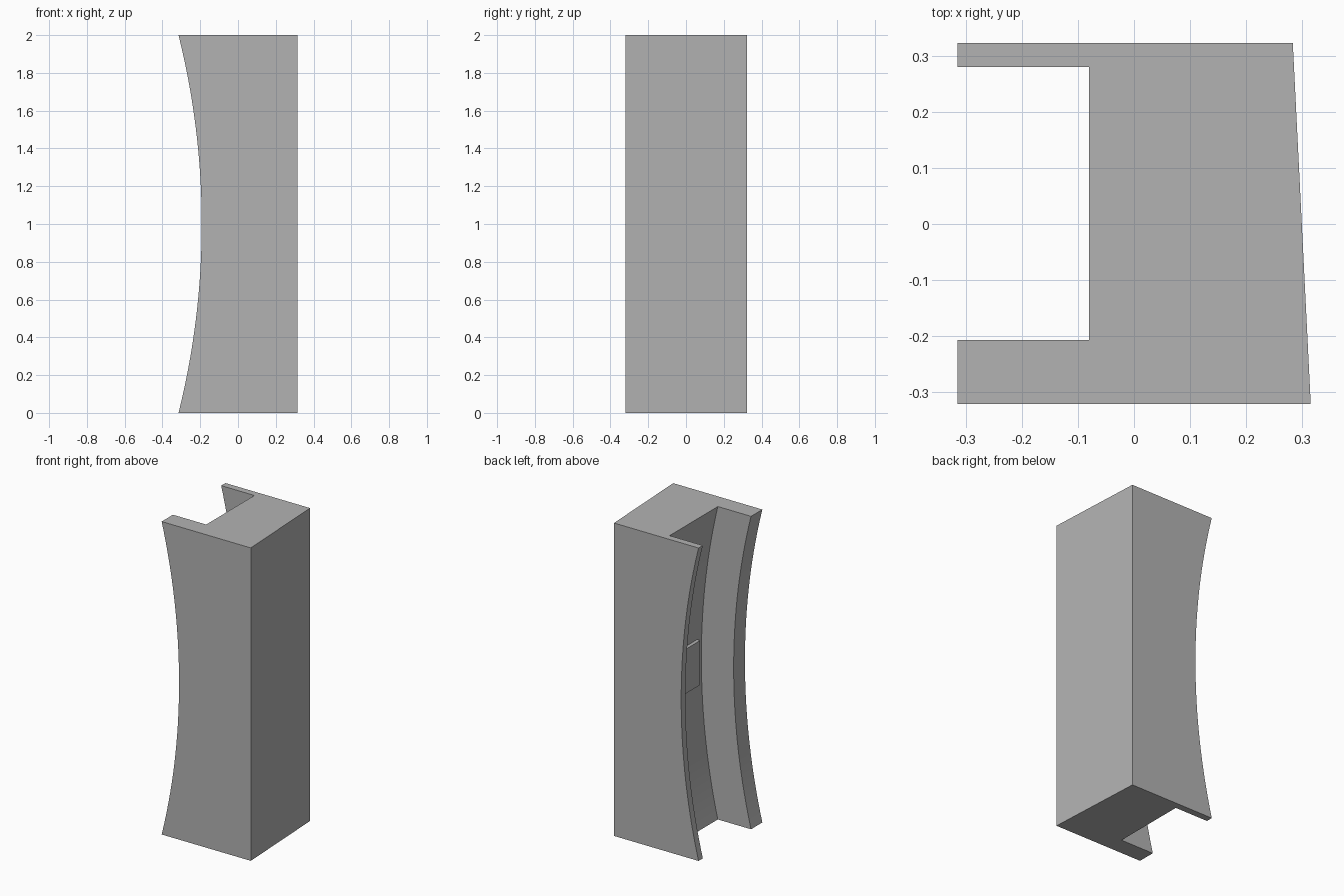
import bpy
import bmesh
from math import sqrt, radians

cube = bpy.data.objects.get("Cube")
if cube:
    bpy.data.objects.remove(cube, do_unlink=True)

grey = bpy.data.materials.new("plain grey")
grey.use_nodes = True
colour = (0.45, 0.45, 0.45, 1)
grey.diffuse_color = colour
grey.node_tree.nodes["Principled BSDF"].inputs["Base Color"].default_value = colour

HEIGHT = 2.0
SEGMENTS = 48
ARC_CENTRE = -4.32           # shared x centre of the concave edge and groove floor
FRONT, BACK = -0.321, 0.323
GROOVE_FRONT, GROOVE_BACK = -0.207, 0.28


def arc_x(end_x, z):
    """x of an arc about the shared centre that meets end_x at top and bottom."""
    half = HEIGHT / 2
    radius_sq = (end_x - ARC_CENTRE) ** 2 + half ** 2
    return ARC_CENTRE + sqrt(radius_sq - (z - half) ** 2)


def finish(bm, name):
    bmesh.ops.recalc_face_normals(bm, faces=bm.faces)
    mesh = bpy.data.meshes.new(name)
    bm.to_mesh(mesh)
    bm.free()
    mesh.materials.append(grey)
    obj = bpy.data.objects.new(name, mesh)
    bpy.context.collection.objects.link(obj)
    return obj


# Channel body: a C-shaped section lofted up, with concave rims and floor
bm = bmesh.new()
rings = []
for i in range(SEGMENTS + 1):
    z = HEIGHT * i / SEGMENTS
    rim, floor = arc_x(-0.315, z), arc_x(-0.08, z)
    section = [
        (0.315, FRONT), (0.283, BACK),
        (rim, BACK), (rim, GROOVE_BACK),
        (floor, GROOVE_BACK), (floor, GROOVE_FRONT),
        (rim, GROOVE_FRONT), (rim, FRONT),
    ]
    rings.append([bm.verts.new((x, y, z)) for x, y in section])
for low, high in zip(rings, rings[1:]):
    for k in range(len(low)):
        n = (k + 1) % len(low)
        bm.faces.new((low[k], low[n], high[n], high[k]))
bm.faces.new(rings[0][::-1])
bm.faces.new(rings[-1])
body = finish(bm, "channel_body")
bpy.ops.object.select_all(action="DESELECT")
body.select_set(True)
bpy.context.view_layer.objects.active = body
bpy.ops.object.shade_smooth_by_angle(angle=radians(20))

# Low raised pad halfway up the groove floor
bm = bmesh.new()
bmesh.ops.create_cube(bm, size=1)
bmesh.ops.scale(bm, vec=(0.05, 0.396, 0.284), verts=bm.verts)
bmesh.ops.translate(bm, vec=(0.037, 0.037, 0.995), verts=bm.verts)
finish(bm, "groove_pad")
